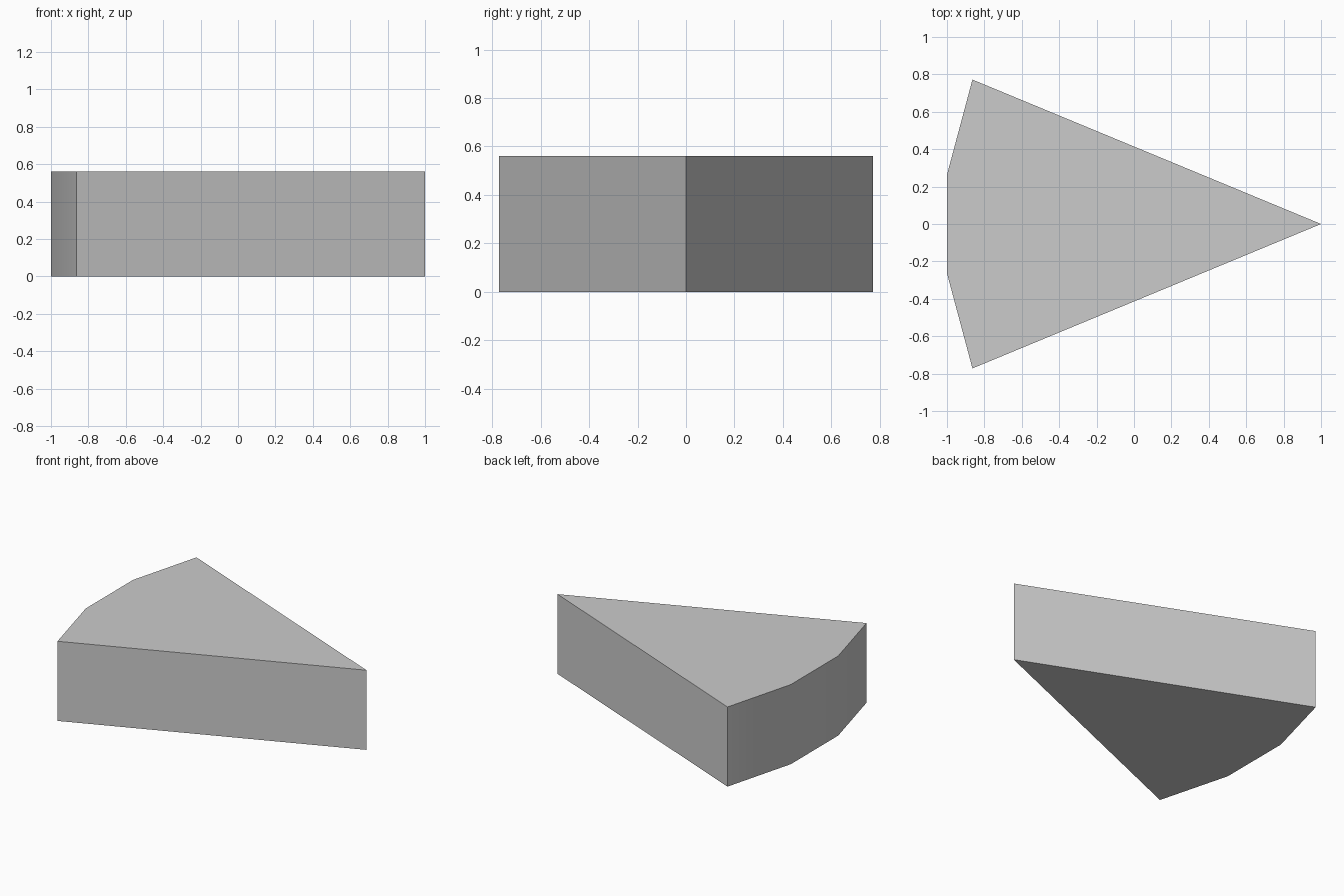
import bpy, bmesh
from math import radians, sin, cos

cube = bpy.data.objects.get("Cube")
if cube:
    bpy.data.objects.remove(cube, do_unlink=True)

# Plain grey material
grey = bpy.data.materials.new("light grey")
grey.use_nodes = True
colour = (0.6, 0.6, 0.6, 1)
grey.diffuse_color = colour
grey.node_tree.nodes["Principled BSDF"].inputs["Base Color"].default_value = colour

# Wedge outline: a tip and a three-segment arc spanning 45 degrees
HEIGHT, SPAN, SEGMENTS = 0.56, 45, 3
step = SPAN / SEGMENTS
radius = 2 / cos(radians(step / 2))
outline = [(1, 0)]
for i in range(SEGMENTS + 1):
    a = radians(180 - SPAN / 2 + i * step)
    outline.append((1 + radius * cos(a), radius * sin(a)))

# Extrude the outline into a solid
bm = bmesh.new()
base = bm.faces.new([bm.verts.new((x, y, 0)) for x, y in outline])
top = bmesh.ops.extrude_face_region(bm, geom=[base], use_keep_orig=True)
bmesh.ops.translate(bm, vec=(0, 0, HEIGHT),
                    verts=[v for v in top["geom"] if isinstance(v, bmesh.types.BMVert)])
bmesh.ops.recalc_face_normals(bm, faces=bm.faces)
mesh = bpy.data.meshes.new("wedge")
bm.to_mesh(mesh)
bm.free()
mesh.materials.append(grey)
wedge = bpy.data.objects.new("wedge", mesh)
bpy.context.collection.objects.link(wedge)

# Smooth the curved side, keep the other edges sharp
bpy.ops.object.select_all(action="DESELECT")
wedge.select_set(True)
bpy.context.view_layer.objects.active = wedge
bpy.ops.object.shade_smooth_by_angle(angle=radians(30))
